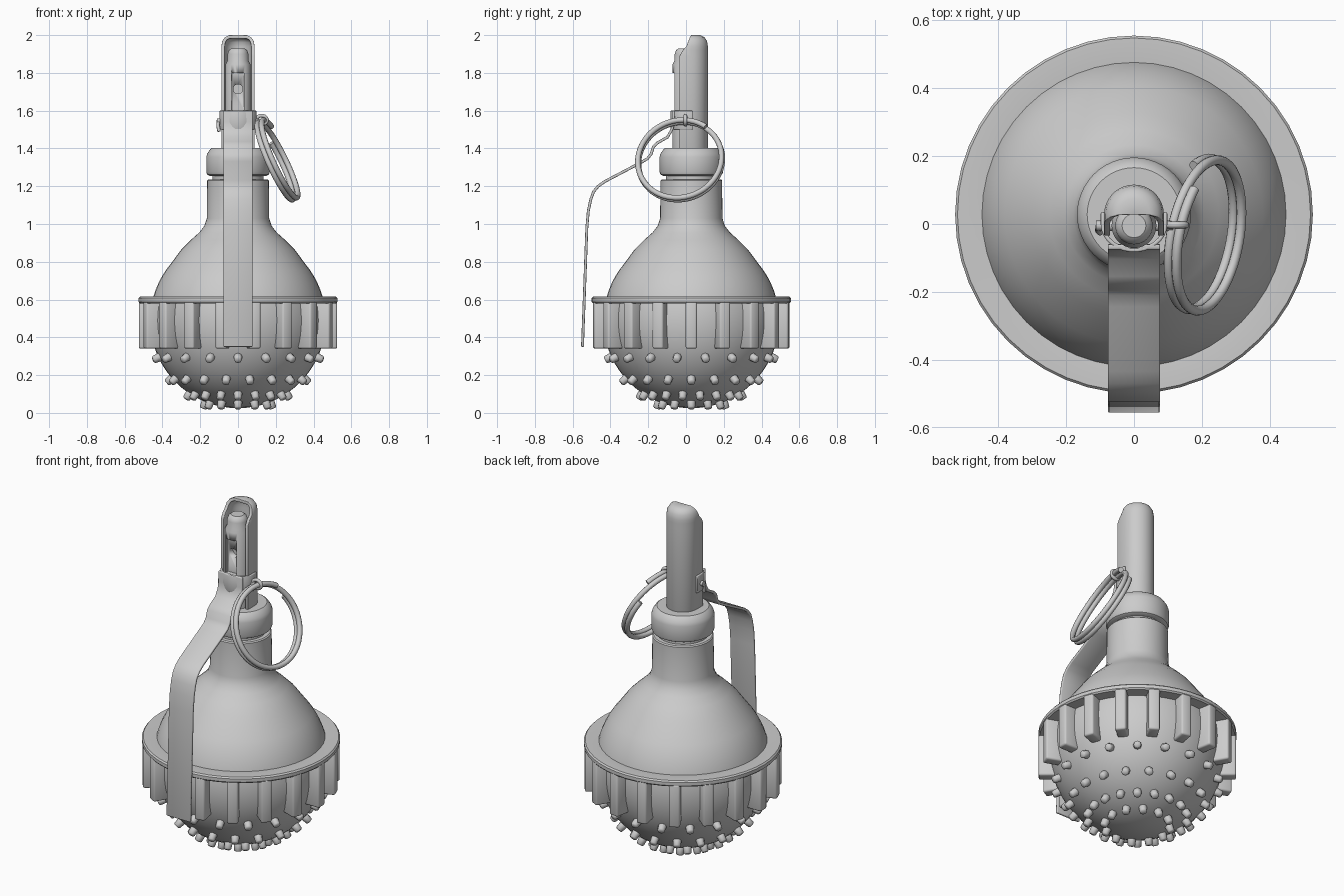
import bpy, bmesh, math
from math import sin, cos, radians, pi
from mathutils import Vector, Matrix

if "Cube" in bpy.data.objects:
    bpy.data.objects.remove(bpy.data.objects["Cube"])

CY = 0.028            # body axis offset in y
R, CZ = 0.465, 0.49   # sphere radius and centre height


def finish(name, bm, angle=35):
    bmesh.ops.remove_doubles(bm, verts=bm.verts, dist=1e-5)
    bmesh.ops.recalc_face_normals(bm, faces=bm.faces)
    me = bpy.data.meshes.new(name)
    bm.to_mesh(me)
    bm.free()
    me.shade_smooth()
    me.set_sharp_from_angle(angle=radians(angle))
    ob = bpy.data.objects.new(name, me)
    bpy.context.collection.objects.link(ob)
    return ob


def grid(name, rows, thickness=0, closed=False, angle=35):
    """Skin rows of points, optionally thickened into a sheet."""
    bm = bmesh.new()
    vs = [[bm.verts.new(p) for p in row] for row in rows]
    n = len(rows[0])
    for a, b in zip(vs, vs[1:]):
        for j in range(n if closed else n - 1):
            k = (j + 1) % n
            bm.faces.new((a[j], a[k], b[k], b[j]))
    ob = finish(name, bm, angle)
    if thickness:
        m = ob.modifiers.new("thickness", 'SOLIDIFY')
        m.thickness, m.offset = thickness, 0
        b = ob.modifiers.new("soft_edges", 'BEVEL')
        b.width, b.segments, b.limit_method = 0.004, 2, 'ANGLE'
        b.angle_limit = radians(50)
    return ob


def lathe(name, profile, cy=CY, segs=48, angle=35):
    rows = [[(r * cos(2 * pi * i / segs), cy + r * sin(2 * pi * i / segs), z)
             for i in range(segs)] for r, z in profile]
    return grid(name, rows, closed=True, angle=angle)


def wire(name, pts, radius, cyclic=False):
    cu = bpy.data.curves.new(name, 'CURVE')
    cu.dimensions = '3D'
    cu.bevel_depth, cu.bevel_resolution, cu.use_fill_caps = radius, 3, True
    sp = cu.splines.new('POLY')
    sp.points.add(len(pts) - 1)
    for p, co in zip(sp.points, pts):
        p.co = (*co, 1)
    sp.use_cyclic_u = cyclic
    sp.use_smooth = True
    ob = bpy.data.objects.new(name, cu)
    bpy.context.collection.objects.link(ob)
    return ob


# Round body with neck
body = [(R * cos(radians(a)), CZ + R * sin(radians(a))) for a in range(-90, 41, 5)]
body += [(0.30, 0.865), (0.25, 0.915), (0.205, 0.955), (0.178, 0.99), (0.165, 1.03),
         (0.163, 1.23), (0.157, 1.236), (0.135, 1.236), (0.135, 1.3), (0, 1.3)]
lathe("body", body)

# Threaded collar on the neck
lathe("collar", [(0, 1.255), (0.15, 1.255), (0.163, 1.262), (0.168, 1.275), (0.168, 1.355),
                 (0.163, 1.372), (0.148, 1.395), (0.138, 1.402), (0, 1.402)])

# Rim flange
lathe("rim", [(0.42, 0.58), (0.52, 0.58), (0.527, 0.588), (0.527, 0.607),
              (0.52, 0.615), (0.455, 0.615), (0.42, 0.61)])

# Vertical fins under the rim
bm = bmesh.new()
for i in range(18):
    M = (Matrix.Translation((0, CY, 0)) @ Matrix.Rotation(radians(20 * i), 4, 'Z')
         @ Matrix.Translation((0.4625, 0, 0.465)) @ Matrix.Diagonal((0.125, 0.06, 0.25, 1)))
    bmesh.ops.create_cube(bm, size=1, matrix=M)
bmesh.ops.bevel(bm, geom=bm.edges[:], offset=0.01, segments=2, affect='EDGES', profile=0.5)
finish("fins", bm, 50)

# Rows of small pegs on the lower hemisphere: height, count, start angle
bm = bmesh.new()
for z, count, start in ((0.292, 18, 10), (0.178, 18, 0), (0.097, 18, 10), (0.05, 12, 0)):
    el = math.asin((z - CZ) / (R + 0.008))
    for i in range(count):
        az = radians(start) + 2 * pi * i / count
        d = Vector((cos(el) * cos(az), cos(el) * sin(az), sin(el)))
        M = (Matrix.Translation(Vector((0, CY, CZ)) + d * (R + 0.008))
             @ d.to_track_quat('Z', 'Y').to_matrix().to_4x4())
        bmesh.ops.create_cone(bm, cap_ends=True, segments=8, radius1=0.025,
                              radius2=0.02, depth=0.06, matrix=M)
caps = [e for e in bm.edges if any(len(f.verts) == 8 for f in e.link_faces)]
bmesh.ops.bevel(bm, geom=caps, offset=0.006, segments=1, affect='EDGES')
finish("pegs", bm, 50)

# Fuse housing: rounded-top half pipe, open at the front (radius, z, forward reach)
rows = []
for r, z, reach in ((0, 1.991, 0.0), (0.045, 1.991, 0.002), (0.064, 1.982, 0.008),
                    (0.075, 1.965, 0.016), (0.079, 1.94, 0.026), (0.079, 1.92, 0.045),
                    (0.079, 1.89, 0.062), (0.079, 1.39, 0.062)):
    arc = [(r * cos(radians(a)), CY + r * sin(radians(a)), z) for a in range(0, 181, 10)]
    rows.append([(r, CY - reach, z)] + arc + [(-r, CY - reach, z)])
grid("fuse_housing", rows, 0.018, angle=45)

# Striker inside the housing, with front recess and hole
striker = lathe("striker", [(0, 1.93), (0.035, 1.93), (0.048, 1.92), (0.055, 1.9), (0.056, 1.865),
                            (0.066, 1.845), (0.066, 1.40), (0, 1.40)], cy=-0.005, segs=32)


def cut(target, name, bm):
    c = finish(name, bm)
    c.hide_render = True
    c.display_type = 'WIRE'
    m = target.modifiers.new(name, 'BOOLEAN')
    m.operation, m.object, m.solver = 'DIFFERENCE', c, 'EXACT'


bm = bmesh.new()
bmesh.ops.create_cube(bm, size=1, matrix=Matrix.Translation((0, -0.095, 1.70))
                      @ Matrix.Diagonal((0.066, 0.1, 0.2, 1)))
cut(striker, "recess_cutter", bm)
bm = bmesh.new()
bmesh.ops.create_cone(bm, cap_ends=True, segments=20, radius1=0.025, radius2=0.025, depth=0.1,
                      matrix=Matrix.Translation((0, -0.06, 1.715)) @ Matrix.Rotation(pi / 2, 4, 'X'))
cut(striker, "hole_cutter", bm)

# Safety lever: bent strip (y, z)
path = [(-0.068, 1.60), (-0.066, 1.54), (-0.075, 1.50), (-0.098, 1.46), (-0.15, 1.43), (-0.172, 1.41),
        (-0.185, 1.37), (-0.205, 1.345), (-0.24, 1.325), (-0.43, 1.225), (-0.465, 1.20),
        (-0.49, 1.17), (-0.504, 1.13), (-0.517, 1.07), (-0.525, 0.98), (-0.548, 0.35)]
grid("safety_lever", [[(-0.077, y, z), (0.077, y, z)] for y, z in path], 0.015, angle=45)

# Clip wrapping the lever around the housing
clip = [(0.092, 0.035)] + [(0.092 * cos(radians(a)), -0.002 + 0.075 * sin(radians(a)))
                           for a in range(0, -181, -12)] + [(-0.092, 0.035)]
grid("lever_clip", [[(x, y, z) for x, y in clip] for z in (1.60, 1.50)], 0.012, angle=45)

# Cross pin with eye
wire("safety_pin", [(-0.112, -0.005, 1.545), (0.115, -0.005, 1.545)], 0.015)
wire("pin_eye", [(0.125 + 0.028 * cos(2 * pi * i / 20), -0.003, 1.55 + 0.024 * sin(2 * pi * i / 20))
                 for i in range(20)], 0.01, True)
# Bent pin tail on the far side
wire("pin_tail", [(-0.104, -0.005, 1.55), (-0.106, -0.02, 1.52), (-0.1, -0.025, 1.49)], 0.009)

# Split pull ring: two-turn helix, tilted
n = Vector((0.89, -0.17, 0.42)).normalized()
u = n.cross(Vector((0, 0, 1))).normalized()
v = u.cross(n)
c = Vector((0.208, -0.032, 1.338))
N, turns = 120, 1.93
pts = []
for i in range(N + 1):
    t = i / N
    a = 2 * pi * turns * t + radians(150)
    pts.append(c + 0.224 * (u * cos(a) + v * sin(a)) + n * (t - 0.5) * 0.05)
wire("pull_ring", pts, 0.0145)

# Turn the wires into smooth meshes
for ob in [o for o in bpy.context.scene.objects if o.type == 'CURVE']:
    bpy.ops.object.select_all(action='DESELECT')
    ob.select_set(True)
    bpy.context.view_layer.objects.active = ob
    bpy.ops.object.convert(target='MESH')
    bpy.ops.object.shade_smooth_by_angle(angle=radians(40))
